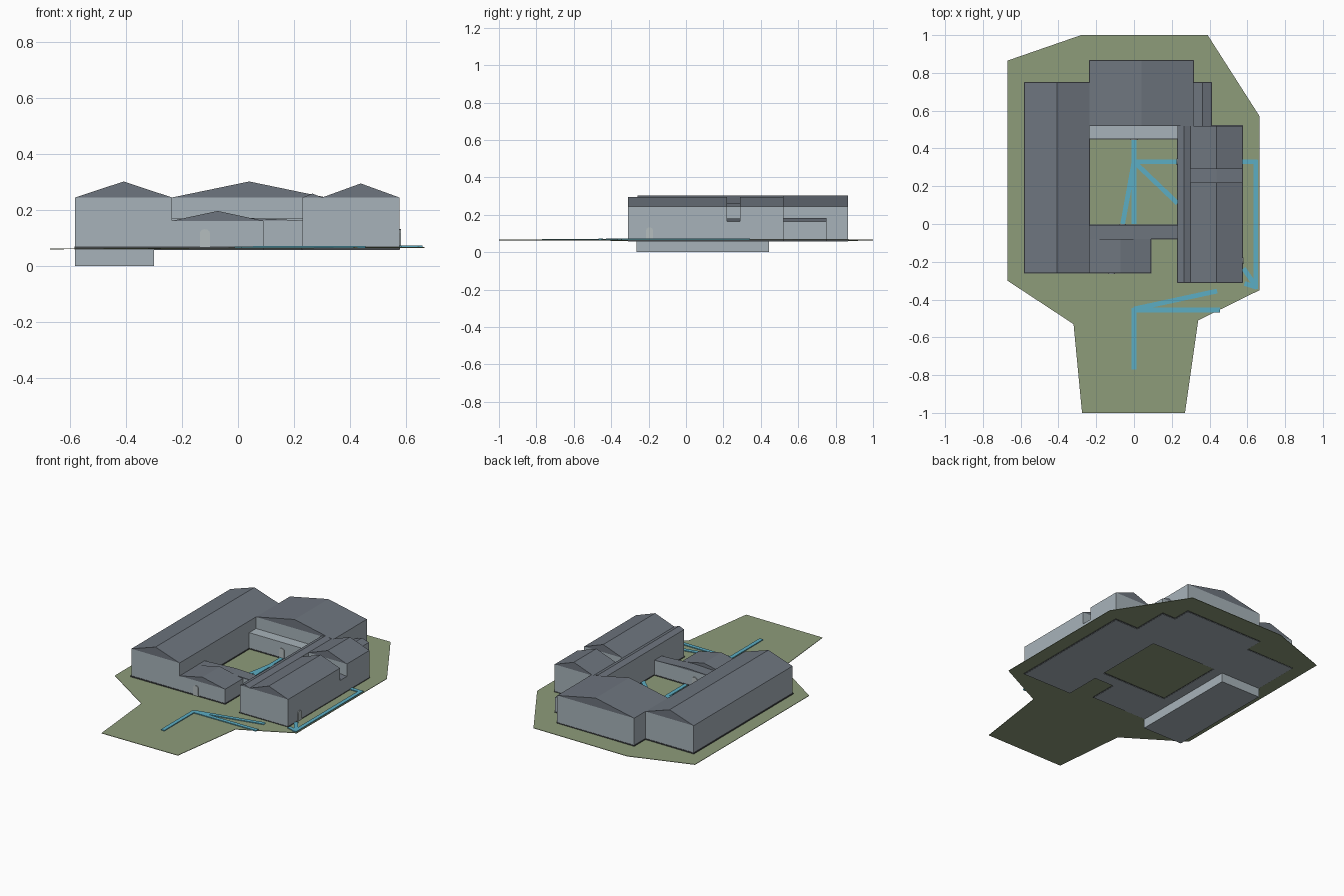
import bpy, bmesh, math
from mathutils import Vector

if "Cube" in bpy.data.objects:
    bpy.data.objects.remove(bpy.data.objects["Cube"], do_unlink=True)


def material(name, rgb):
    m = bpy.data.materials.new(name)
    m.use_nodes = True
    m.diffuse_color = (*rgb, 1)
    m.node_tree.nodes["Principled BSDF"].inputs["Base Color"].default_value = (*rgb, 1)
    return m


WALL = material("pale grey wall", (0.39, 0.45, 0.49))
ROOF = material("slate roof", (0.155, 0.178, 0.21))
GRASS = material("olive grass", (0.27, 0.33, 0.195))
PATH = material("blue path", (0.107, 0.42, 0.55))
PLINTH = material("dark plinth", (0.06, 0.065, 0.07))
DOOR = material("light door", (0.46, 0.51, 0.52))

FLOOR = 0.058


def ground_z(x):
    return 0.066 + 0.004 * x


def extrude(name, profile, depth, mat):
    """Solid from a planar outline pushed along a vector."""
    bm = bmesh.new()
    face = bm.faces.new([bm.verts.new(p) for p in profile])
    moved = bmesh.ops.extrude_face_region(bm, geom=[face])["geom"]
    verts = [v for v in moved if isinstance(v, bmesh.types.BMVert)]
    bmesh.ops.translate(bm, verts=verts, vec=Vector(depth))
    bmesh.ops.recalc_face_normals(bm, faces=bm.faces)
    mesh = bpy.data.meshes.new(name)
    bm.to_mesh(mesh)
    bm.free()
    mesh.materials.append(mat)
    obj = bpy.data.objects.new(name, mesh)
    bpy.context.collection.objects.link(obj)
    return obj


def box(name, x0, x1, y0, y1, z0, z1, mat):
    outline = [(x0, y0, z0), (x1, y0, z0), (x1, y1, z0), (x0, y1, z0)]
    return extrude(name, outline, (0, 0, z1 - z0), mat)


def building(name, x0, x1, y0, y1, eave, ridge):
    """Walls on a plinth with a gable roof whose ridge runs front to back."""
    box(name + "_walls", x0, x1, y0, y1, FLOOR, eave, WALL)
    e = 0.003
    box(name + "_plinth", x0 - e, x1 + e, y0 - e, y1 + e, 0.06, 0.071, PLINTH)
    if ridge:
        gable = [(x0, y0, eave), (x1, y0, eave), ((x0 + x1) / 2, y0, ridge)]
        extrude(name + "_roof", gable, (0, y1 - y0, 0), ROOF)


def path(name, a, b, width=0.025):
    """Thin strip laid between two points on the ground."""
    a, b = Vector(a), Vector(b)
    d = (b - a).normalized() * width / 2
    n = Vector((-d.y, d.x))
    corners = [a + n, a - n, b - n, b + n]
    extrude(name, [(c.x, c.y, ground_z(c.x) - 0.002) for c in corners],
            (0, 0, 0.007), PATH)


def door(name, x, y, normal):
    """Thin arched plate on a wall facing along normal."""
    n = Vector((*normal, 0))
    side = Vector((-n.y, n.x, 0))
    base = Vector((x, y, 0.068))
    r = 0.018
    outline = [base - side * r, base + side * r]
    for i in range(7):
        t = math.pi * i / 6
        outline.append(base + side * r * math.cos(t)
                       + Vector((0, 0, 0.05 + 0.014 * math.sin(t))))
    extrude(name, outline, n * 0.005, DOOR)


# Site
site = [(-0.28, 1), (0.39, 1), (0.665, 0.57), (0.665, -0.35), (0.34, -0.51),
        (0.27, -1), (-0.275, -1), (-0.32, -0.53), (-0.67, -0.30), (-0.67, 0.865)]
extrude("ground", [(x, y, ground_z(x) - 0.003) for x, y in site], (0, 0, 0.003), GRASS)

# Buildings around the courtyard
building("left_wing", -0.58, -0.235, -0.26, 0.75, 0.245, 0.302)
building("back_wing", -0.235, 0.315, 0.52, 0.865, 0.245, 0.302)
building("front_wing", -0.235, 0.09, -0.26, -0.08, 0.162, 0.197)
building("front_passage", -0.235, 0.23, -0.08, -0.005, 0.163, 0.174)
building("corridor", 0.23, 0.30, -0.31, 0.52, 0.245, 0.259)
building("right_front_wing", 0.30, 0.575, -0.31, 0.22, 0.245, 0.295)
building("right_link", 0.30, 0.575, 0.22, 0.29, 0.165, 0.181)
building("right_back_wing", 0.30, 0.575, 0.29, 0.52, 0.245, 0.295)
building("back_annex", 0.315, 0.41, 0.52, 0.75, 0.165, 0.182)
building("courtyard_porch", -0.235, 0.23, 0.45, 0.52, 0.17, None)

# Basement under the left wing
box("basement", -0.58, -0.30, -0.265, 0.445, 0, FLOOR, WALL)

# Doors
door("front_door", -0.118, -0.26, (0, -1))
door("side_door", 0.575, -0.195, (1, 0))
door("porch_door", 0, 0.45, (0, -1))
door("corridor_door", 0.23, 0.33, (-1, 0))
door("passage_door", -0.06, -0.005, (0, 1))

# Paths
routes = {
    "entry": [(0, -0.77), (0, -0.445)],
    "entry_branch": [(0, -0.45), (0.44, -0.355)],
    "entry_straight": [(0, -0.455), (0.455, -0.455)],
    "side_long": [(0.645, 0.34), (0.645, -0.345)],
    "side_back": [(0.575, 0.33), (0.655, 0.33)],
    "side_to_door": [(0.645, -0.33), (0.58, -0.235)],
    "side_front": [(0.65, -0.335), (0.585, -0.315)],
    "court_spine": [(0, 0.45), (0, 0.0)],
    "court_left": [(0, 0.33), (-0.06, 0.0)],
    "court_right": [(0, 0.33), (0.23, 0.33)],
    "court_diagonal": [(0, 0.33), (0.23, 0.11)],
}
for label, (a, b) in routes.items():
    path(label + "_path", a, b)
